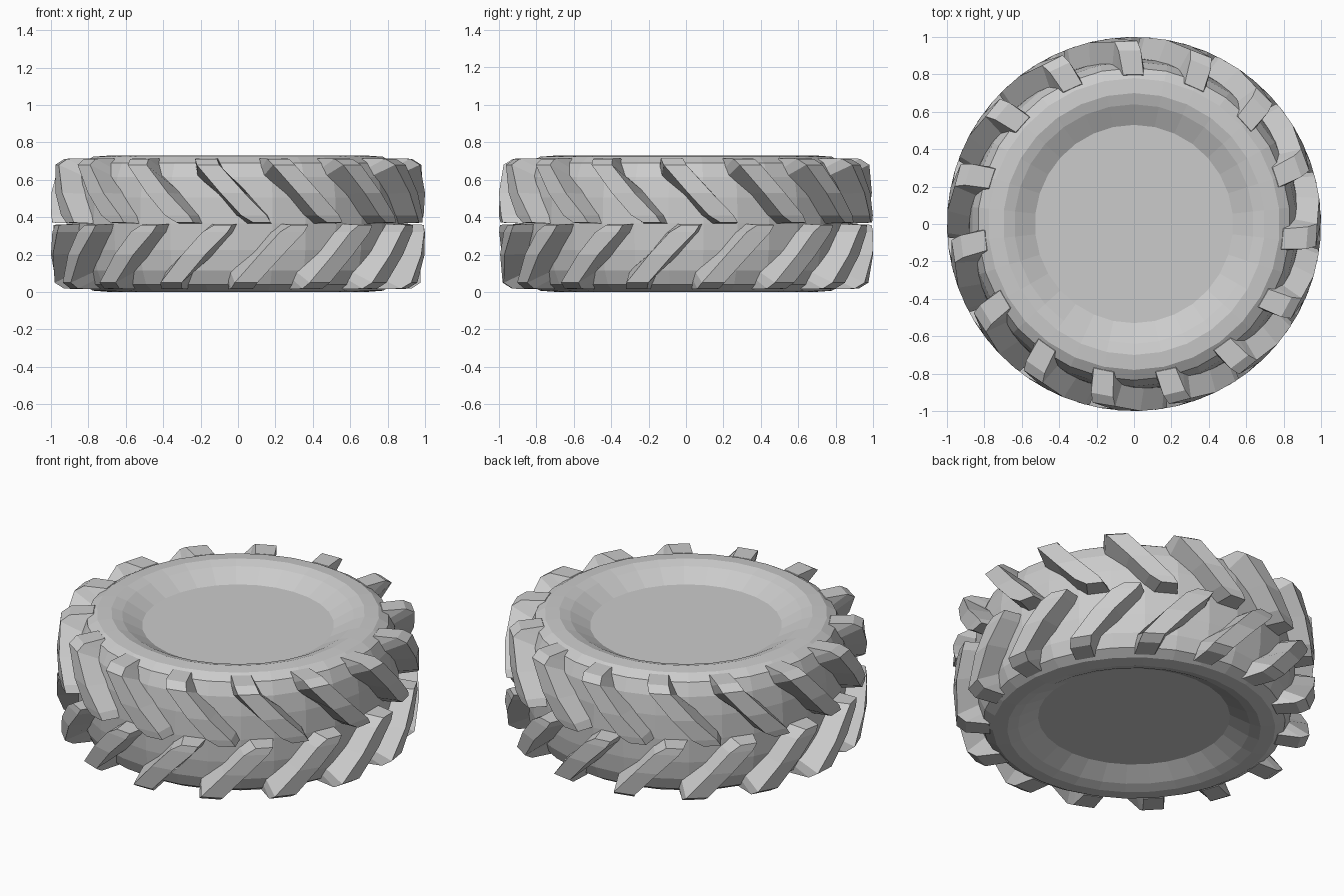
import bpy, bmesh
from math import sin, cos, pi

if "Cube" in bpy.data.objects:
    bpy.data.objects.remove(bpy.data.objects["Cube"])

MID = 0.365      # half height of the tyre
LUGS = 15        # lugs per row
PITCH = 2 * pi / LUGS


def pt(r, a, z):
    return (r * sin(a), -r * cos(a), z)


def finish(bm, name):
    bmesh.ops.recalc_face_normals(bm, faces=bm.faces)
    me = bpy.data.meshes.new(name)
    bm.to_mesh(me)
    bm.free()
    ob = bpy.data.objects.new(name, me)
    bpy.context.collection.objects.link(ob)
    return ob


# Tyre body: revolved half profile (radius, height above middle), mirrored
half = [(0.53, 0.285), (0.64, 0.345), (0.70, 0.364), (0.78, 0.358),
        (0.835, 0.325), (0.868, 0.25), (0.885, 0.14)]
profile = half + [(0.89, 0.0)] + [(r, -z) for r, z in reversed(half)]
SEG = 30
bm = bmesh.new()
rings = [[bm.verts.new(pt(r, 2 * pi * i / SEG, MID + z)) for i in range(SEG)]
         for r, z in profile]
for a, b in zip(rings, rings[1:]):
    for i in range(SEG):
        j = (i + 1) % SEG
        bm.faces.new((a[i], a[j], b[j], b[i]))
bm.faces.new(rings[0])
bm.faces.new(rings[-1])
finish(bm, "tyre_body")

# Lug sections: angle, outer radius, outer height, outer half width,
#               base radius, base height, base half width
SECTIONS = [
    (-0.205, 0.80, 0.350, 0.068, 0.76, 0.30, 0.090),
    (-0.185, 0.93, 0.347, 0.064, 0.80, 0.28, 0.095),
    (-0.165, 0.98, 0.315, 0.062, 0.84, 0.25, 0.095),
    (-0.030, 1.00, 0.165, 0.064, 0.86, 0.16, 0.095),
    (0.085, 1.00, 0.045, 0.068, 0.86, 0.045, 0.100),
    (0.130, 0.995, 0.006, 0.048, 0.86, 0.000, 0.080),
]


def lug_row(name, side, offset):
    bm = bmesh.new()
    for k in range(LUGS):
        c = k * PITCH + offset
        loops = []
        for a, ro, zo, wo, rb, zb, wb in SECTIONS:
            a += c
            loops.append([bm.verts.new(p) for p in (
                pt(rb, a - wb, MID + side * zb), pt(ro, a - wo, MID + side * zo),
                pt(ro, a + wo, MID + side * zo), pt(rb, a + wb, MID + side * zb))])
        for s, t in zip(loops, loops[1:]):
            for i in range(4):
                j = (i + 1) % 4
                bm.faces.new((s[i], s[j], t[j], t[i]))
        bm.faces.new(loops[0])
        bm.faces.new(loops[-1])
    finish(bm, name)


# Two rows of slanted lugs, staggered by half a pitch
lug_row("upper_lugs", 1, 0.0)
lug_row("lower_lugs", -1, PITCH / 2)
